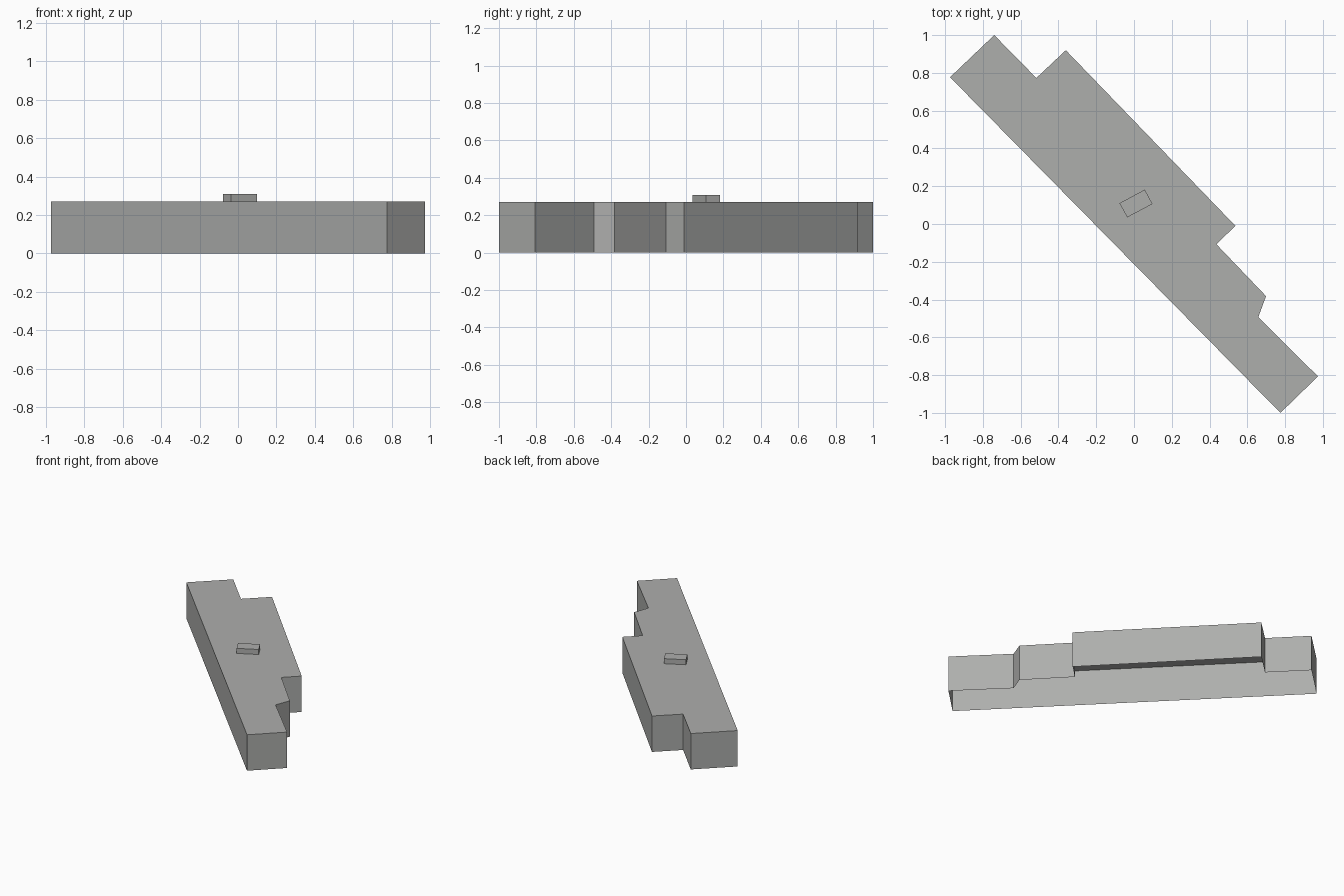
import bpy
import bmesh

if "Cube" in bpy.data.objects:
    bpy.data.objects.remove(bpy.data.objects["Cube"])

grey = bpy.data.materials.new("plain_grey")
grey.diffuse_color = (0.42, 0.425, 0.415, 1)
grey.use_nodes = True
grey.node_tree.nodes["Principled BSDF"].inputs["Base Color"].default_value = grey.diffuse_color


def shell(name, outline, z0, z1):
    """Walls and roof over a counter-clockwise outline, open underneath."""
    bm = bmesh.new()
    low = [bm.verts.new((x, y, z0)) for x, y in outline]
    high = [bm.verts.new((x, y, z1)) for x, y in outline]
    n = len(outline)
    for i in range(n):
        j = (i + 1) % n
        bm.faces.new((low[i], low[j], high[j], high[i]))
    bm.faces.new(high)
    mesh = bpy.data.meshes.new(name)
    bm.to_mesh(mesh)
    bm.free()
    mesh.materials.append(grey)
    obj = bpy.data.objects.new(name, mesh)
    bpy.context.collection.objects.link(obj)
    return obj


# Building: long straight front, stepped back
shell("building_block",
      [(-0.974, 0.777), (0.775, -1.0), (0.974, -0.807), (0.658, -0.493),
       (0.699, -0.382), (0.436, -0.107), (0.537, -0.01),
       (-0.361, 0.92), (-0.517, 0.773), (-0.74, 1.0)], 0.0, 0.27)

# Small roof box
shell("roof_box", [(-0.077, 0.11), (-0.036, 0.035), (0.098, 0.106), (0.057, 0.182)],
      0.27, 0.308)
